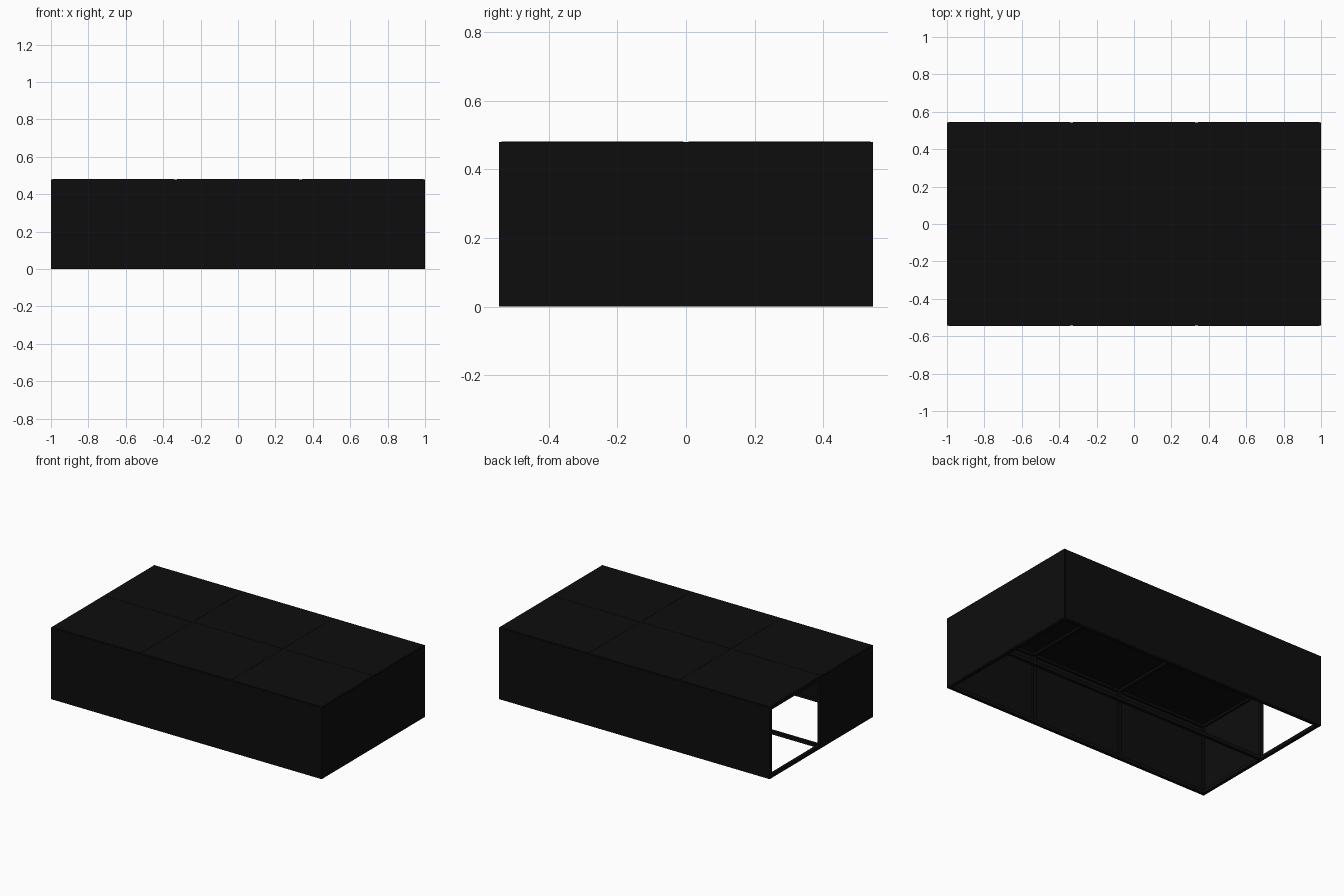
import bpy

if "Cube" in bpy.data.objects:
    bpy.data.objects.remove(bpy.data.objects["Cube"])

L, W, H = 2.0, 1.09, 0.48      # overall size
T = 0.022                      # rod thickness
S = 0.008                      # sheet thickness
G = 0.008                      # inset of each sheet from its cell edges

black = bpy.data.materials.new("black")
black.diffuse_color = (0.004, 0.004, 0.004, 1)
black.use_nodes = True
black.node_tree.nodes["Principled BSDF"].inputs["Base Color"].default_value = black.diffuse_color


def box(name, lo, hi):
    bpy.ops.mesh.primitive_cube_add(size=1, location=[(a + b) / 2 for a, b in zip(lo, hi)])
    ob = bpy.context.object
    ob.name = name
    ob.scale = [b - a for a, b in zip(lo, hi)]
    ob.data.materials.append(black)
    return ob


def rod(name, a, b):
    lo = [min(p, q) - T / 2 for p, q in zip(a, b)]
    hi = [max(p, q) + T / 2 for p, q in zip(a, b)]
    box(name, lo, hi)


E = T / 2 + 0.001
xs = [-L / 2 + E, -L / 6, L / 6, L / 2 - E]
ys = [-W / 2 + E, 0, W / 2 - E]
zs = [E - 0.001, H - E]
xe = [-L / 2, -L / 6, L / 6, L / 2]
ye = [-W / 2, 0, W / 2]

# frame rods: lengthwise on floor and roof
for z in zs:
    for y in ys:
        rod("long_rod", (xs[0], y, z), (xs[3], y, z))
    for x in xs:
        if z == zs[1] or x in (xs[0], xs[3]):
            rod("cross_rod", (x, ys[0], z), (x, ys[2], z))

# upright rods around the perimeter
for x in xs:
    for y in (ys[0], ys[2]):
        rod("upright_rod", (x, y, zs[0]), (x, y, zs[1]))
for x in (xs[0], xs[3]):
    rod("end_upright_rod", (x, 0, zs[0]), (x, 0, zs[1]))

# roof panels, floor left open
for i in range(3):
    for j in range(2):
        box("roof_panel", (xe[i] + G, ye[j] + G, H - S), (xe[i + 1] - G, ye[j + 1] - G, H))

# front and back panels
for i in range(3):
    for y in (-W / 2, W / 2 - S):
        box("side_panel", (xe[i] + G, y, G), (xe[i + 1] - G, y + S, H - G))

# end panels, with the doorway at the back of the left end
for x in (-L / 2, L / 2 - S):
    for j in range(2):
        if x < 0 and j == 1:
            continue
        box("end_panel", (x, ye[j] + G, G), (x + S, ye[j + 1] - G, H - G))
